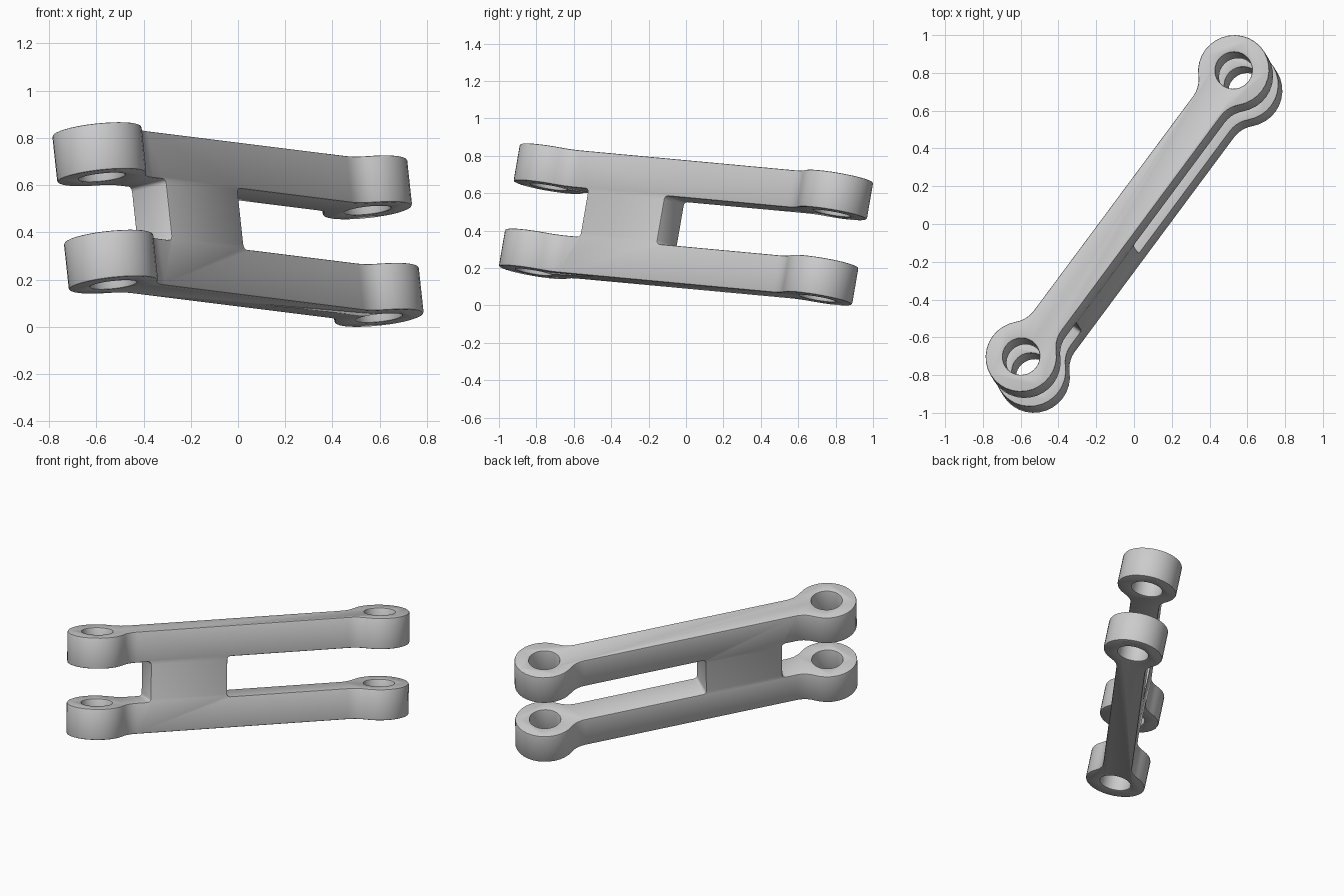
import bpy, bmesh
from math import sin, cos, pi, atan2, sqrt, radians
from mathutils import Matrix, Vector

cube = bpy.data.objects.get("Cube")
if cube:
    bpy.data.objects.remove(cube, do_unlink=True)

REACH, HEIGHT = 0.946, 0.667        # eye centre distance, total height
EYE_R, HOLE_R, HALF_W = 0.19, 0.098, 0.093
FILLET, GAP = 0.15, 0.131           # neck fillet radius, half slot height
WEB = (-0.615, -0.102)              # web ends along the arm


def make_object(name, bm):
    bmesh.ops.recalc_face_normals(bm, faces=bm.faces)
    mesh = bpy.data.meshes.new(name)
    bm.to_mesh(mesh)
    bm.free()
    obj = bpy.data.objects.new(name, mesh)
    bpy.context.collection.objects.link(obj)
    return obj


def arc(cx, cy, r, a0, a1, n):
    return [(cx + r * cos(a0 + (a1 - a0) * i / n),
             cy + r * sin(a0 + (a1 - a0) * i / n)) for i in range(n + 1)]


# Link outline: one quarter of neck and eye, mirrored to the rest
neck = sqrt((EYE_R + FILLET) ** 2 - (HALF_W + FILLET) ** 2)
tangent = atan2(HALF_W + FILLET, -neck)
quarter = arc(REACH, 0, EYE_R, 0, tangent, 12)
quarter += arc(REACH - neck, HALF_W + FILLET, FILLET, tangent - pi, -pi / 2, 5)[1:]
half = quarter + [(-x, y) for x, y in reversed(quarter)]
outline = half + [(x, -y) for x, y in reversed(half[1:-1])]

bm = bmesh.new()
base = bm.faces.new([bm.verts.new((x, y, -HEIGHT / 2)) for x, y in outline])
grown = bmesh.ops.extrude_face_region(bm, geom=[base])
top = [v for v in grown["geom"] if isinstance(v, bmesh.types.BMVert)]
bmesh.ops.translate(bm, verts=top, vec=(0, 0, HEIGHT))
link = make_object("suspension_link", bm)

# Cutters: pin holes and the slots between the arms
cutters = []
for side, web_end in zip((-1, 1), WEB):
    bm = bmesh.new()
    bmesh.ops.create_cone(bm, cap_ends=True, segments=32, radius1=HOLE_R,
                          radius2=HOLE_R, depth=1,
                          matrix=Matrix.Translation((side * REACH, 0, 0)))
    cutters.append(make_object("pin_hole_cutter", bm))

    bm = bmesh.new()
    far = side * 1.4
    bmesh.ops.create_cube(bm, size=1,
                          matrix=Matrix.Translation(((web_end + far) / 2, 0, 0))
                          @ Matrix.Diagonal((abs(far - web_end), 1, 2 * GAP, 1)))
    corners = [e for e in bm.edges
               if abs(e.verts[0].co.y - e.verts[1].co.y) > 0.5]
    bmesh.ops.bevel(bm, geom=corners, offset=0.02, segments=3, profile=0.5,
                    affect='EDGES')
    cutters.append(make_object("slot_cutter", bm))

for cutter in cutters:
    cutter.hide_render = True
    mod = link.modifiers.new("cut", 'BOOLEAN')
    mod.operation = 'DIFFERENCE'
    mod.solver = 'EXACT'
    mod.object = cutter
soften = link.modifiers.new("soft_edges", 'BEVEL')
soften.width = 0.008
soften.segments = 2
soften.limit_method = 'ANGLE'
soften.angle_limit = radians(40)

# Bake the cuts and drop the cutters
graph = bpy.context.evaluated_depsgraph_get()
baked = bpy.data.meshes.new_from_object(link.evaluated_get(graph))
link.modifiers.clear()
link.data = baked
for cutter in cutters:
    bpy.data.objects.remove(cutter, do_unlink=True)

# Tilt the link into place and rest it on the floor
along = Vector((0.5946, 0.8007, -0.0742)).normalized()
up = Vector((-0.105, 0.17, 0.98))
up = (up - along * up.dot(along)).normalized()
across = up.cross(along)
baked.transform(Matrix((along, across, up)).transposed().to_4x4())
baked.transform(Matrix.Translation((0, 0, -min(v.co.z for v in baked.vertices))))

# Plain metal grey
grey = bpy.data.materials.new("light_grey")
grey.use_nodes = True
colour = (0.6, 0.6, 0.6, 1)
grey.diffuse_color = colour
grey.node_tree.nodes["Principled BSDF"].inputs["Base Color"].default_value = colour
baked.materials.clear()
baked.materials.append(grey)

bpy.ops.object.select_all(action='DESELECT')
link.select_set(True)
bpy.context.view_layer.objects.active = link
bpy.ops.object.shade_smooth_by_angle(angle=radians(35))
